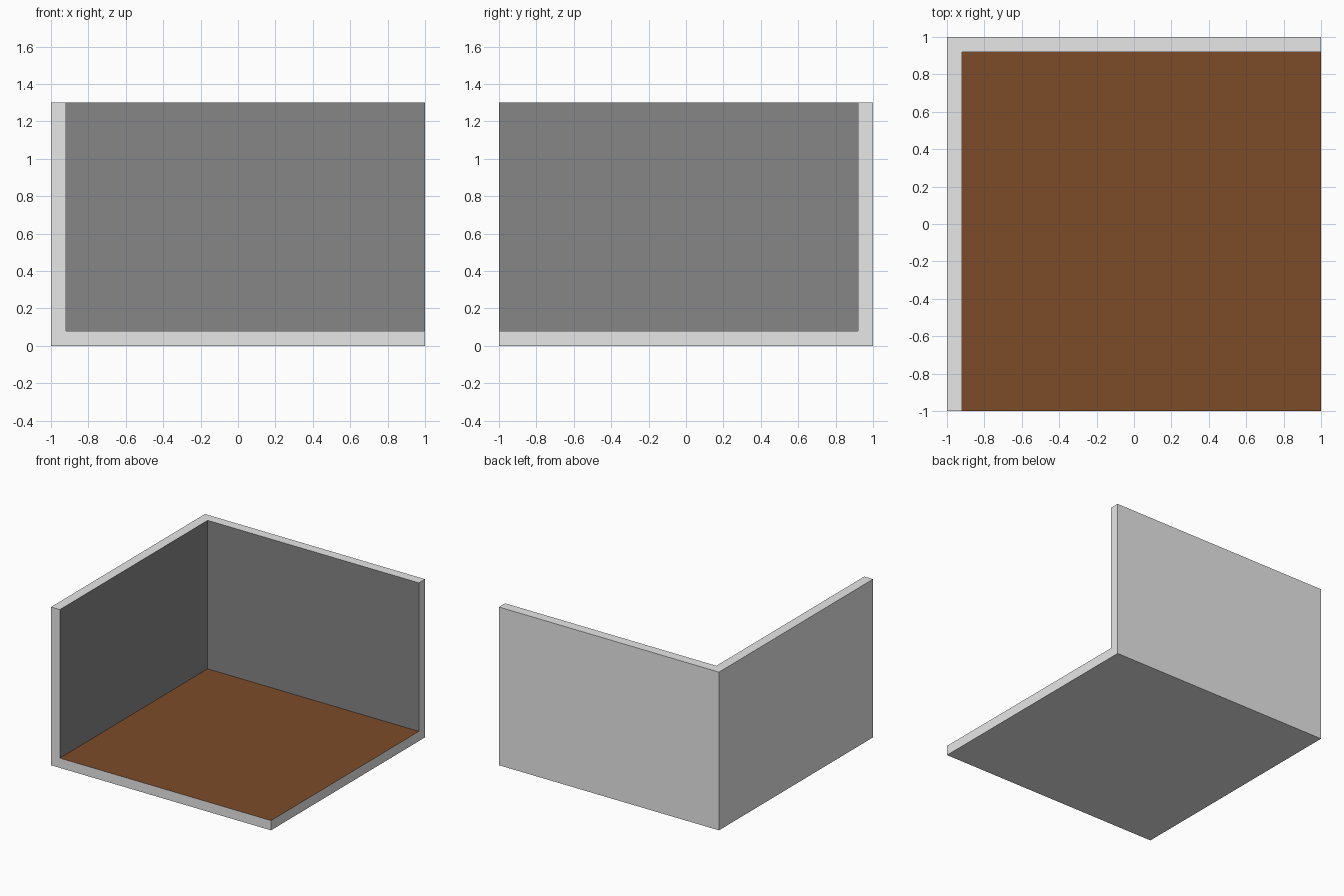
import bpy

if "Cube" in bpy.data.objects:
    bpy.data.objects.remove(bpy.data.objects["Cube"])

HEIGHT, WALL = 1.30, 0.08


def material(name, rgb):
    m = bpy.data.materials.new(name)
    m.diffuse_color = (*rgb, 1)
    m.use_nodes = True
    m.node_tree.nodes["Principled BSDF"].inputs["Base Color"].default_value = m.diffuse_color
    return m


def box(name, lo, hi):
    centre = [(a + b) / 2 for a, b in zip(lo, hi)]
    bpy.ops.mesh.primitive_cube_add(size=1, location=centre)
    ob = bpy.context.object
    ob.name = name
    ob.scale = [b - a for a, b in zip(lo, hi)]
    bpy.ops.object.transform_apply(location=True, rotation=True, scale=True)
    return ob


# Room shell: a block with its front, right and top sides hollowed open
cutter = box("room_cutter", (-1 + WALL, -1.5, WALL), (1.5, 1 - WALL, HEIGHT + 0.5))
cutter.hide_render = True
room = box("room_shell", (-1, -1, 0), (1, 1, HEIGHT))
cut = room.modifiers.new("hollow", "BOOLEAN")
cut.operation = "DIFFERENCE"
cut.solver = "EXACT"
cut.object = cutter
bpy.ops.object.modifier_apply(modifier=cut.name)
bpy.data.objects.remove(cutter, do_unlink=True)

# Colours: light outside, dark inner walls, brown floor
room.data.materials.clear()
for m in (material("light_grey", (0.8, 0.8, 0.8)),
          material("dark_wall_grey", (0.24, 0.24, 0.24)),
          material("wood_brown", (0.20, 0.071, 0.022))):
    room.data.materials.append(m)

for f in room.data.polygons:
    c, n = f.center, f.normal
    f.material_index = 0
    if n.z > 0.9 and c.z < HEIGHT / 2:
        f.material_index = 2  # floor
    elif (n.x > 0.9 and c.x < 0) or (n.y < -0.9 and c.y > 0):
        f.material_index = 1  # inner walls
